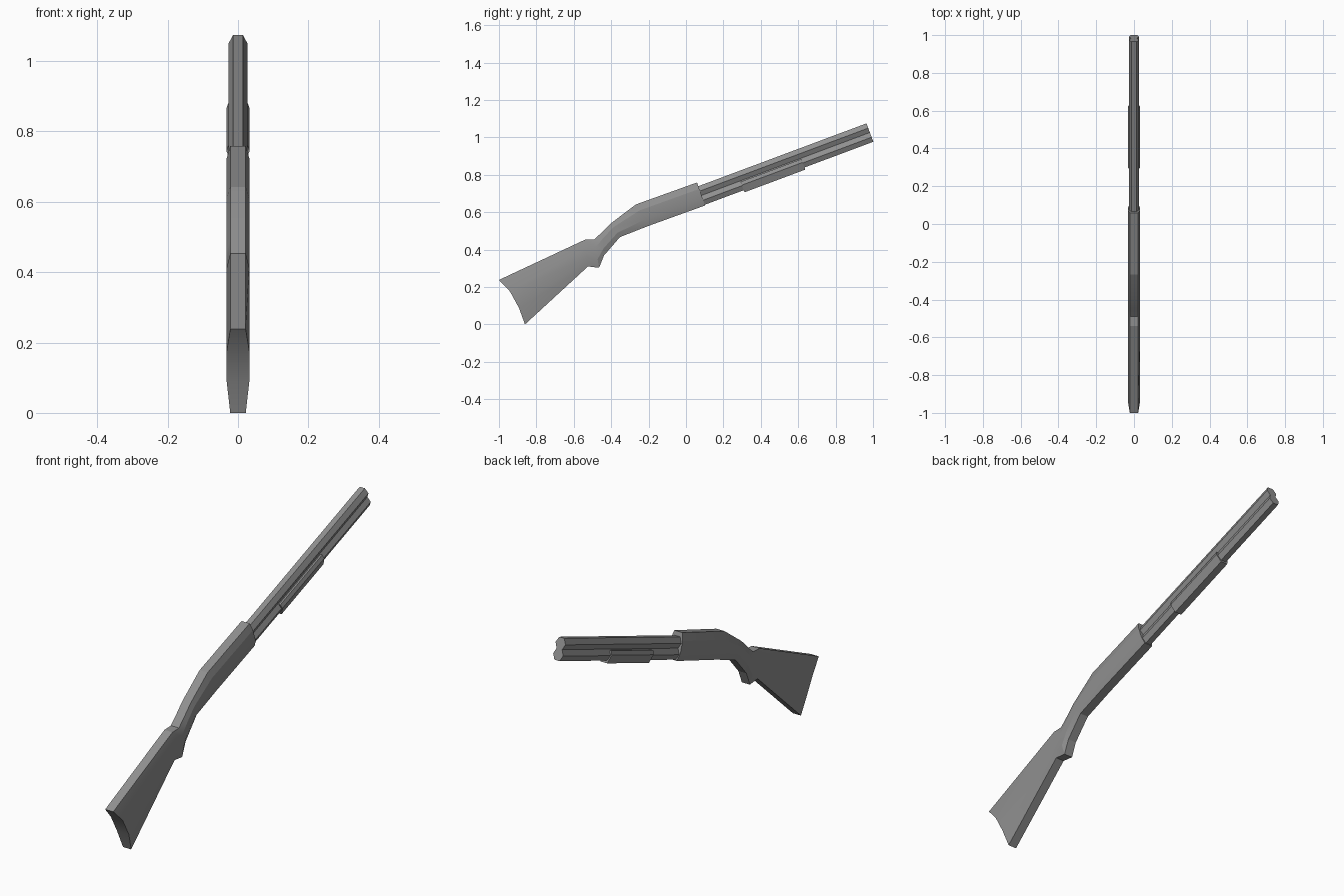
import bpy
import bmesh
import math
from mathutils import Vector

if "Cube" in bpy.data.objects:
    bpy.data.objects.remove(bpy.data.objects["Cube"])

# Bore line: starts at the top of the muzzle, "DROP" points down across the tubes
MUZZLE = Vector((0, 0.965, 1.075))
ALONG = Vector((0, 0.9367, 0.350))
DROP = Vector((0, 0.350, -0.9367))

dark_grey = bpy.data.materials.new("dark_grey")
dark_grey.diffuse_color = (0.28, 0.28, 0.28, 1)
dark_grey.use_nodes = True
dark_grey.node_tree.nodes["Principled BSDF"].inputs["Base Color"].default_value = dark_grey.diffuse_color


def loft(name, stations):
    """Skin half-sections (right side, top to bottom), mirrored over x = 0."""
    bm = bmesh.new()
    rings = []
    for half in stations:
        right = [bm.verts.new(p) for p in half]
        left = [bm.verts.new((-p[0], p[1], p[2])) for p in half]
        rings.append(right + left[::-1])
    n = len(rings[0])
    for a, b in zip(rings, rings[1:]):
        for i in range(n):
            j = (i + 1) % n
            bm.faces.new((a[i], a[j], b[j], b[i]))
    # End caps as strips across the width, so curved ends stay clean
    for ring in (rings[0], rings[-1]):
        for i in range(n // 2 - 1):
            bm.faces.new((ring[i], ring[i + 1], ring[n - 2 - i], ring[n - 1 - i]))
    bmesh.ops.recalc_face_normals(bm, faces=bm.faces)
    mesh = bpy.data.meshes.new(name)
    bm.to_mesh(mesh)
    bm.free()
    mesh.materials.append(dark_grey)
    obj = bpy.data.objects.new(name, mesh)
    bpy.context.collection.objects.link(obj)
    return obj


def tube(name, profile, ends):
    """Straight part along the bore line; profile is (half width, drop)."""
    return loft(name, [[MUZZLE + ALONG * t + DROP * s + Vector((x, 0, 0))
                        for x, s in profile] for t in ends])


def section(top, bottom, upper=None, lower=None):
    """Chamfered half-section between a top and a bottom outline point."""
    t, b = Vector(top), Vector(bottom)
    u = Vector(upper) if upper else t.lerp(b, 0.28)
    l = Vector(lower) if lower else t.lerp(b, 0.70)
    return [(x, p.x, p.y) for x, p in zip((0.022, 0.032, 0.032, 0.022), (t, u, l, b))]


# Stock, grip and receiver in one body: (y, z) of top and bottom outline
stock = loft("stock_and_receiver", [
    section((-1.0, 0.238), (-0.861, 0.0), (-0.941, 0.176), (-0.893, 0.088)),
    section((-0.54, 0.453), (-0.524, 0.31)),
    section((-0.49, 0.455), (-0.465, 0.303)),
    section((-0.447, 0.495), (-0.438, 0.369)),
    section((-0.40, 0.542), (-0.353, 0.467)),
    section((-0.267, 0.642), (-0.20, 0.527)),
    section((0.059, 0.759), (0.102, 0.636)),
])
# Only the shallow bends of the stock and butt plate are smooth
bpy.context.view_layer.objects.active = stock
stock.select_set(True)
bpy.ops.object.shade_smooth_by_angle(angle=math.radians(15))

# Upper barrel and lower tube, joined at a narrow waist
tube("barrel_and_lower_tube",
     [(0.014, 0), (0.027, 0.027), (0.015, 0.052), (0.027, 0.079), (0.014, 0.105)],
     (-1.0, 0.0))

# Sliding fore-end around the lower tube
tube("fore_end",
     [(0.026, 0.057), (0.033, 0.076), (0.018, 0.117)],
     (-0.740, -0.393))
